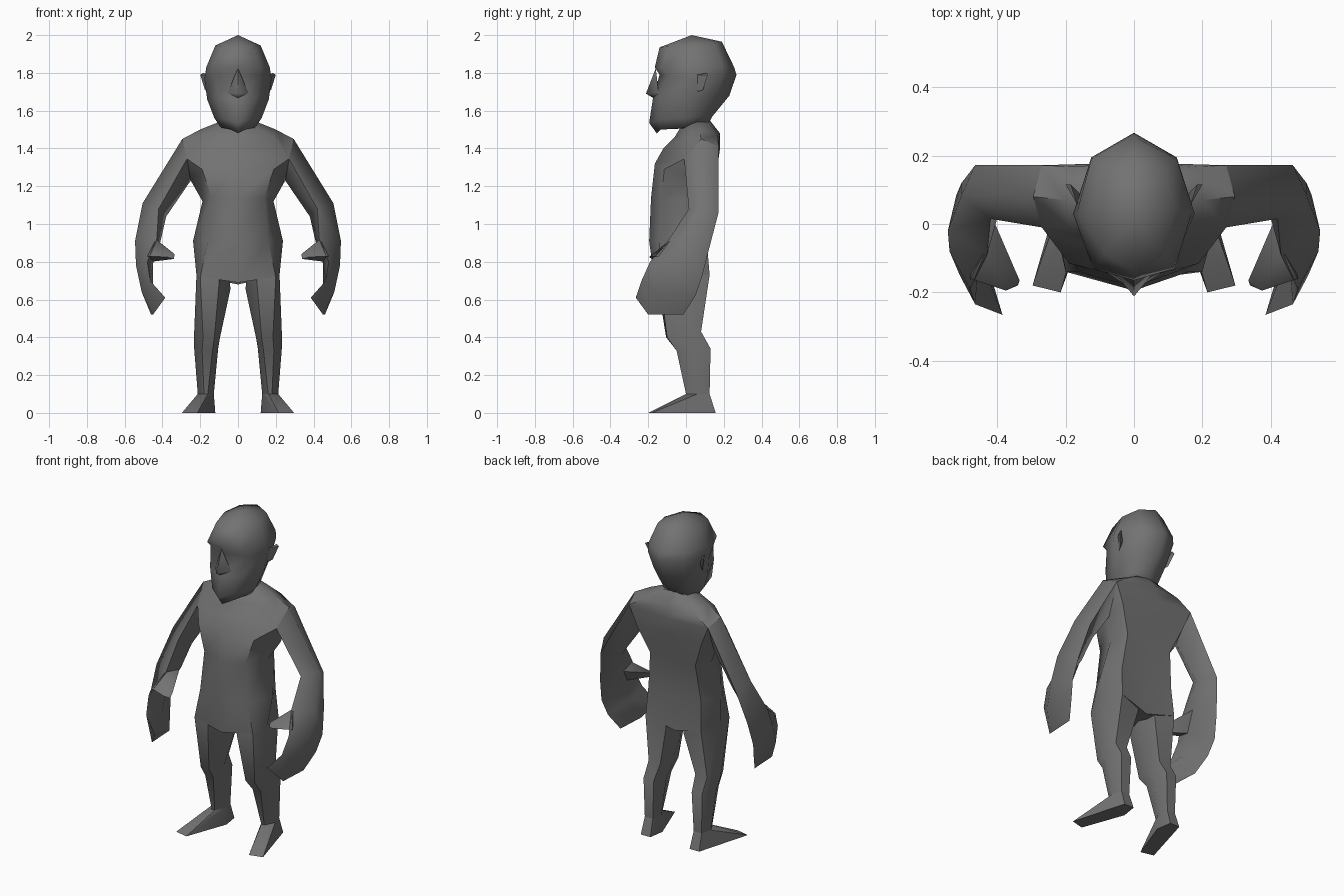
import bpy, bmesh, math

GREY = bpy.data.materials.new("dark_grey")
GREY.diffuse_color = (.17, .17, .17, 1)


def finish(name, bm, mirror, angle):
    bmesh.ops.recalc_face_normals(bm, faces=bm.faces)
    me = bpy.data.meshes.new(name)
    bm.to_mesh(me)
    bm.free()
    me.materials.append(GREY)
    ob = bpy.data.objects.new(name, me)
    bpy.context.collection.objects.link(ob)
    bpy.ops.object.select_all(action='DESELECT')
    ob.select_set(True)
    bpy.context.view_layer.objects.active = ob
    bpy.ops.object.shade_smooth_by_angle(angle=math.radians(angle))
    if mirror:
        m = ob.modifiers.new("Mirror", 'MIRROR')
        m.use_mirror_merge = False
    return ob


def loft(name, rings, mirror=False, apex=None, angle=40):
    """Skin closed rings of points; optional apex closes the last ring."""
    bm = bmesh.new()
    vs = [[bm.verts.new(p) for p in r] for r in rings]
    n = len(rings[0])
    for a, b in zip(vs, vs[1:]):
        for i in range(n):
            j = (i + 1) % n
            bm.faces.new((a[i], a[j], b[j], b[i]))
    bm.faces.new(vs[0])
    if apex:
        top = bm.verts.new(apex)
        for i in range(n):
            bm.faces.new((vs[-1][i], vs[-1][(i + 1) % n], top))
    else:
        bm.faces.new(vs[-1])
    return finish(name, bm, mirror, angle)


def hull(name, pts, mirror=False, angle=40):
    bm = bmesh.new()
    for p in pts:
        bm.verts.new(p)
    bmesh.ops.convex_hull(bm, input=bm.verts[:])
    return finish(name, bm, mirror, angle)


def sym(half):
    """Complete a half ring whose first and last points lie on x = 0."""
    return half + [(-x, y, z) for x, y, z in reversed(half[1:-1])]


# Torso: front centre, front edge, side, back edge, back centre
torso = [
    [(0, -.165, .69), (.20, -.14, .72), (.22, -.03, .73), (.19, .125, .73), (0, .11, .68)],
    [(0, -.195, .91), (.16, -.14, .91), (.238, 0, .91), (.18, .11, .91), (0, .10, .91)],
    [(0, -.185, 1.14), (.14, -.13, 1.14), (.188, .02, 1.12), (.155, .13, 1.13), (0, .13, 1.13)],
    [(0, -.165, 1.32), (.19, -.115, 1.29), (.25, .06, 1.23), (.22, .165, 1.29), (0, .165, 1.30)],
    [(0, -.12, 1.40), (.27, -.01, 1.345), (.295, .08, 1.45), (.27, .172, 1.41), (0, .18, 1.40)],
    [(0, -.06, 1.46), (.19, -.01, 1.46), (.20, .07, 1.50), (.18, .168, 1.47), (0, .18, 1.48)],
    [(0, -.03, 1.51), (.085, 0, 1.52), (.10, .06, 1.54), (.08, .12, 1.54), (0, .125, 1.55)],
]
loft("torso", [sym(r) for r in torso], angle=50)

# Head: same point order, chin to crown
head = [
    [(0, -.155, 1.48), (.04, -.135, 1.50), (.09, .0, 1.51), (.08, .08, 1.51), (0, .115, 1.52)],
    [(0, -.195, 1.535), (.075, -.145, 1.555), (.125, .0, 1.56), (.09, .11, 1.57), (0, .14, 1.57)],
    [(0, -.175, 1.665), (.10, -.13, 1.67), (.163, .02, 1.66), (.11, .16, 1.68), (0, .23, 1.68)],
    [(0, -.14, 1.79), (.125, -.09, 1.785), (.178, .03, 1.77), (.125, .195, 1.79), (0, .267, 1.79)],
    [(0, -.165, 1.83), (.12, -.13, 1.825), (.168, .03, 1.83), (.125, .19, 1.84), (0, .255, 1.83)],
    [(0, -.14, 1.935), (.085, -.09, 1.94), (.12, .04, 1.945), (.09, .15, 1.955), (0, .19, 1.965)],
]
loft("head", [sym(r) for r in head], apex=(0, .03, 2.0), angle=75)

# Facial details
hull("nose", [(0, -.16, 1.825), (0, -.212, 1.69), (.055, -.145, 1.695), (-.055, -.145, 1.695),
              (0, -.17, 1.665)], angle=75)
hull("ear", [(.165, .055, 1.79), (.16, .06, 1.70), (.175, .09, 1.71), (.20, .115, 1.79),
             (.185, .115, 1.80), (.16, .09, 1.74)], True)

# Arm and curled hand: front, outer, back, inner
loft("arm", [
    [(.27, -.01, 1.345), (.295, .08, 1.45), (.27, .172, 1.41), (.25, .08, 1.23)],
    [(.42, .015, 1.08), (.505, .085, 1.11), (.465, .172, 1.06), (.38, .09, 1.04)],
    [(.43, -.09, .92), (.545, -.02, .91), (.505, .12, .86), (.41, .03, .91)],
    [(.48, -.19, .80), (.54, -.08, .78), (.52, .085, .72), (.45, -.06, .79)],
    [(.465, -.235, .70), (.51, -.15, .64), (.50, .05, .62), (.45, -.10, .67)],
    [(.385, -.266, .61), (.45, -.20, .52), (.46, -.015, .52), (.43, -.14, .57)],
], True, angle=75)
hull("thumb", [(.435, -.08, .92), (.415, .02, .90), (.48, -.16, .83), (.46, -.06, .80),
               (.335, -.165, .84), (.34, -.18, .815), (.375, -.195, .825)], True, angle=60)

# Leg: front inner, front outer, outer, back outer, back inner, inner (top ring sits in the torso)
loft("leg", [
    [(.10, -.14, .78), (.18, -.13, .78), (.215, -.03, .78), (.185, .11, .78), (.06, .09, .78), (.05, -.01, .78)],
    [(.10, -.153, .69), (.20, -.14, .72), (.22, -.03, .73), (.19, .125, .73), (.06, .11, .68), (.04, -.01, .655)],
    [(.125, -.105, .40), (.185, -.10, .40), (.233, 0, .40), (.20, .08, .43), (.12, .08, .43), (.095, 0, .40)],
    [(.135, -.05, .33), (.19, -.05, .33), (.232, .04, .34), (.20, .13, .34), (.13, .13, .34), (.105, .04, .34)],
    [(.16, 0, .10), (.18, 0, .10), (.213, .06, .10), (.195, .125, .10), (.14, .125, .10), (.128, .06, .10)],
], True, angle=45)

# Foot wedge
hull("foot", [(.16, 0, .10), (.18, 0, .10), (.213, .06, .10), (.195, .125, .10), (.14, .125, .10),
              (.128, .06, .10), (.297, -.18, 0), (.215, -.20, 0), (.12, .06, 0),
              (.135, .157, 0), (.20, .157, 0)], True)
